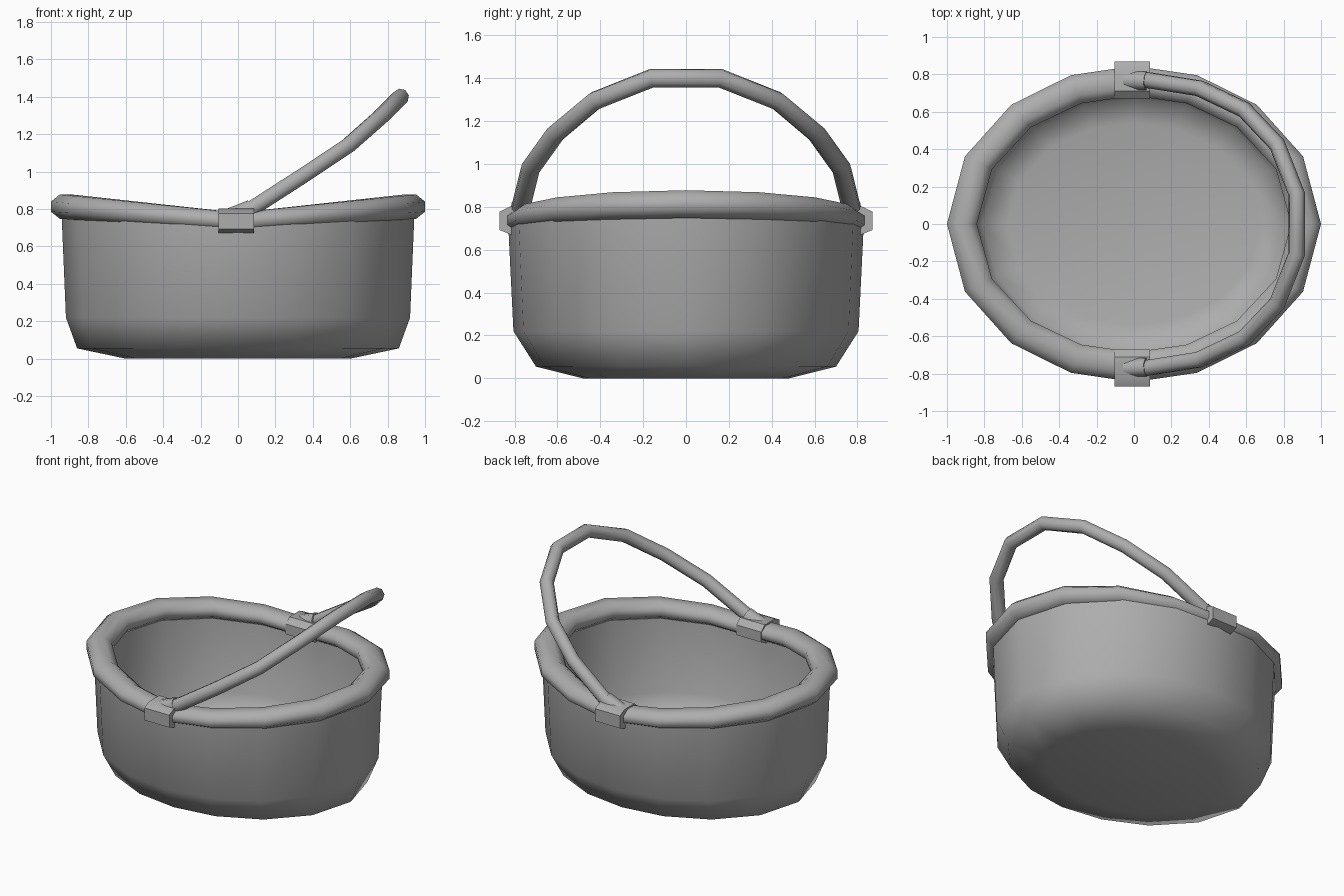
import bpy, bmesh, math
from mathutils import Vector

cube = bpy.data.objects.get("Cube")
if cube:
    bpy.data.objects.remove(cube, do_unlink=True)

grey = bpy.data.materials.new("plain_grey")
grey.use_nodes = True
grey.diffuse_color = (0.42, 0.42, 0.42, 1)
grey.node_tree.nodes["Principled BSDF"].inputs["Base Color"].default_value = grey.diffuse_color

SEGMENTS = 16


def loft(name, rings, loop=False, angle=60):
    """Skin equal-length rings of points; cap both ends unless they loop."""
    bm = bmesh.new()
    rows = [[bm.verts.new(p) for p in ring] for ring in rings]
    n = len(rows[0])
    pairs = list(zip(rows, rows[1:])) + ([(rows[-1], rows[0])] if loop else [])
    for a, b in pairs:
        for i in range(n):
            j = (i + 1) % n
            bm.faces.new((a[i], a[j], b[j], b[i]))
    if not loop:
        bm.faces.new(rows[0])
        bm.faces.new(rows[-1])
    bmesh.ops.recalc_face_normals(bm, faces=bm.faces)
    mesh = bpy.data.meshes.new(name)
    bm.to_mesh(mesh)
    bm.free()
    mesh.materials.append(grey)
    obj = bpy.data.objects.new(name, mesh)
    bpy.context.collection.objects.link(obj)
    bpy.ops.object.select_all(action="DESELECT")
    obj.select_set(True)
    bpy.context.view_layer.objects.active = obj
    bpy.ops.object.shade_smooth_by_angle(angle=math.radians(angle))
    return obj


def turn(i):
    """Evenly spaced steps around the oval."""
    a = math.tau * i / SEGMENTS
    return a + 0.07 * math.sin(2 * a)


def rim_height(x):
    """The rim dips at the handle joints and rises to both ends."""
    return 0.73 + 0.09 * abs(x)


def tube(name, path, radius, sides=8):
    """Round tube along a path, capped at both ends."""
    path = [Vector(p) for p in path]
    rings = []
    for i, p in enumerate(path):
        along = (path[min(i + 1, len(path) - 1)] - path[max(i - 1, 0)]).normalized()
        side = along.cross(Vector((-0.55, 0, 0.83))).normalized()
        up = side.cross(along)
        rings.append([p + radius * (side * math.cos(t) + up * math.sin(t))
                      for t in (math.tau * (k + 0.5) / sides for k in range(sides))])
    return loft(name, rings)


# Tub: outer wall up to the rim, then inner wall down to the floor
profile = [(0.60, 0.48, 0.0), (0.86, 0.70, 0.055), (0.92, 0.805, 0.22), (0.945, 0.83, None),
           (0.89, 0.75, None), (0.86, 0.735, 0.22), (0.81, 0.67, 0.09), (0.68, 0.54, 0.06)]
rings = []
for rx, ry, z in profile:
    ring = []
    for i in range(SEGMENTS):
        x, y = rx * math.cos(turn(i)), ry * math.sin(turn(i))
        ring.append((x, y, rim_height(x) if z is None else z))
    rings.append(ring)
loft("tub", rings, angle=75)

# Thick rolled rim
rings = []
for i in range(SEGMENTS):
    c, s = math.cos(turn(i)), math.sin(turn(i))
    tall = 0.055 + 0.015 * abs(c)
    ring = []
    for k in range(8):
        t = math.tau * (k + 0.5) / 8
        out = 0.0866 * math.cos(t)
        ring.append(((0.92 + out) * c, (0.765 + out) * s,
                     rim_height(0.92 * c) + tall * math.sin(t)))
    rings.append(ring)
loft("rim", rings, loop=True)

# Clips around the rim, with a stub that holds the handle end
section = [(0.10, -0.045), (0.10, 0.04), (0.05, 0.065), (-0.06, 0.065),
           (-0.10, 0.03), (-0.10, -0.04), (-0.05, -0.065), (0.05, -0.065)]
for side, word in ((-1, "front"), (1, "back")):
    loft(word + "_clip", [[(x, side * (0.77 + dy), 0.737 + dz) for dy, dz in section]
                          for x in (-0.105, 0.085)], angle=30)
    tube(word + "_handle_stub", [(-0.045, side * 0.77, 0.755), (0.07, side * 0.765, 0.80)], 0.053)

# Carrying handle, leaning towards the left end
half = [(0.0, 0.77, 0.765), (0.07, 0.77, 0.80), (0.35, 0.725, 0.98), (0.59, 0.61, 1.14),
        (0.765, 0.425, 1.295), (0.87, 0.16, 1.40)]
path = [(x, -y, z) for x, y, z in half] + half[::-1]
tube("handle", path, 0.045)
